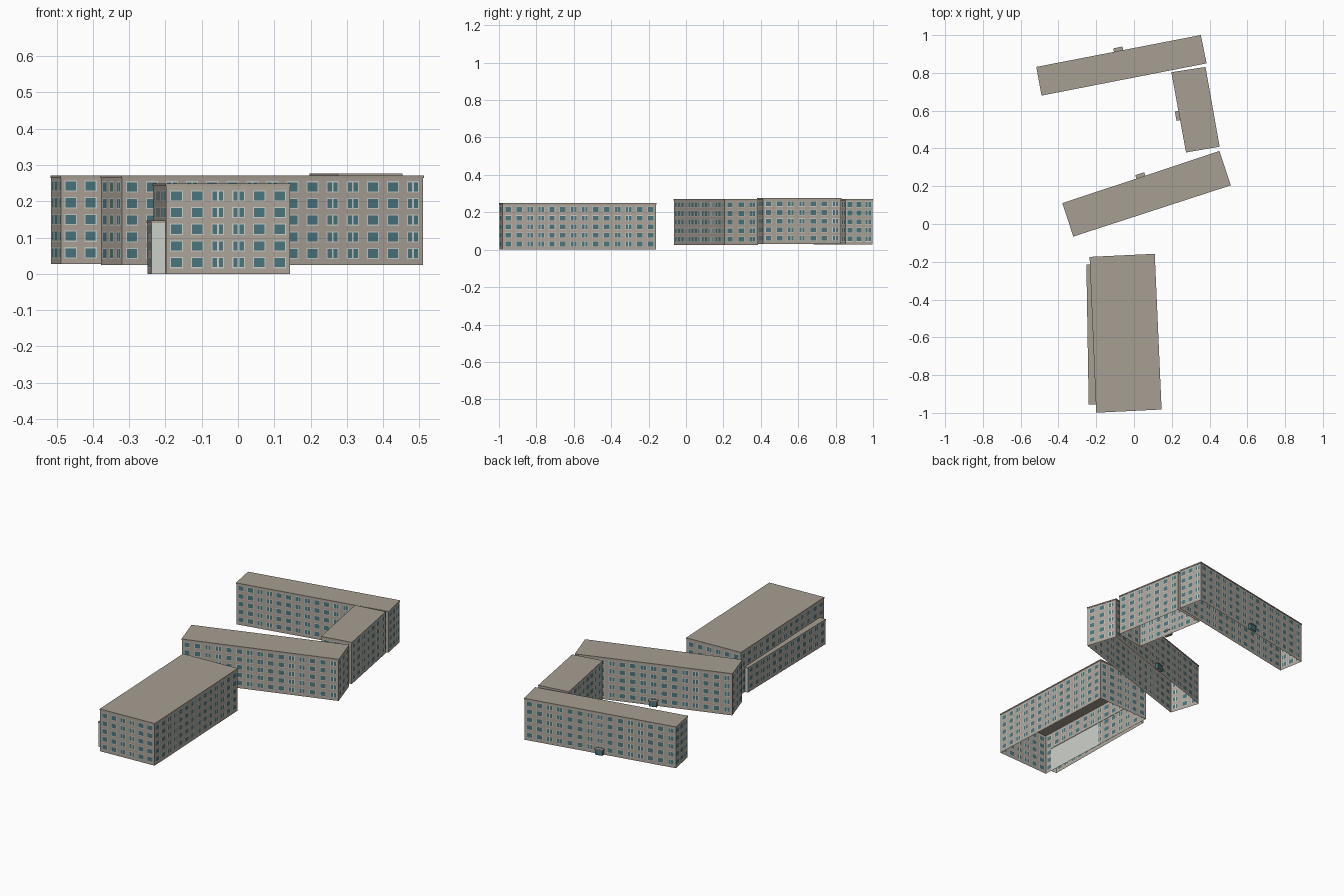
import bpy, bmesh
from mathutils import Vector

if "Cube" in bpy.data.objects:
    bpy.data.objects.remove(bpy.data.objects["Cube"])


def material(name, rgb):
    m = bpy.data.materials.new(name)
    m.diffuse_color = (*rgb, 1.0)
    m.use_nodes = True
    m.node_tree.nodes["Principled BSDF"].inputs["Base Color"].default_value = m.diffuse_color
    return m


WALL = material("beige wall", (0.43, 0.38, 0.325))
GLASS = material("teal glass", (0.07, 0.185, 0.21))
FRAME = material("pale frame", (0.60, 0.62, 0.58))
ROOF = material("taupe roof", (0.385, 0.345, 0.29))
PITCH_X, PITCH_Z = 0.057, 0.046


def finish(bm, name, mats):
    mesh = bpy.data.meshes.new(name)
    bm.to_mesh(mesh)
    bm.free()
    for m in mats:
        mesh.materials.append(m)
    ob = bpy.data.objects.new(name, mesh)
    bpy.context.collection.objects.link(ob)
    return ob


def bands(centres, half_glass, half_frame, split):
    """Cut a length into (start, end, kind) pieces; kind 0 wall, 1 glass, 2 frame."""
    out, pos = [], 0.0
    for i, c in enumerate(centres):
        out.append((pos, c - half_frame, 0))
        out.append((c - half_frame, c - half_glass, 2))
        if split(i):
            out += [(c - half_glass, c - 0.0025, 1), (c - 0.0025, c + 0.0025, 2),
                    (c + 0.0025, c + half_glass, 1)]
        else:
            out.append((c - half_glass, c + half_glass, 1))
        out.append((c + half_glass, c + half_frame, 2))
        pos = c + half_frame
    return out, pos


def facade(bm, a, b, z0, z1, rows):
    """One wall cut into a grid, with windows coloured by grid cell."""
    a, b = Vector(a), Vector(b)
    length = (b - a).length
    d = (b - a) / length
    n = round(length / PITCH_X)
    if n < 2:
        us = [(0, length, 0)]
    else:
        p = length / n
        us, end = bands([(i + 0.5) * p for i in range(n)], 0.0145, 0.0175,
                        lambda i: i % 4 in (2, 3))
        us.append((end, length, 0))
    zs, end = bands([0.031 + i * PITCH_Z for i in range(rows)], 0.0125, 0.0155,
                    lambda i: False)
    zs.append((end, z1 - z0, 0))
    for u0, u1, ku in us:
        p, q = a + d * u0, a + d * u1
        for w0, w1, kz in zs:
            f = bm.faces.new([bm.verts.new((*p, z0 + w0)), bm.verts.new((*q, z0 + w0)),
                              bm.verts.new((*q, z0 + w1)), bm.verts.new((*p, z0 + w1))])
            f.material_index = 0 if 0 in (ku, kz) else 1 if ku == kz == 1 else 2


def slab(name, corners, z0, z1, grow, mats, side_index=0):
    """Closed prism over a four-sided outline, pushed out by grow."""
    pts = [Vector(c) for c in corners]
    ring = []
    for i, c in enumerate(pts):
        into = (c - pts[i - 1]).normalized()
        away = (pts[(i + 1) % len(pts)] - c).normalized()
        ring.append(c + grow * (into - away))
    bm = bmesh.new()
    lo = [bm.verts.new((*c, z0)) for c in ring]
    hi = [bm.verts.new((*c, z1)) for c in ring]
    bm.faces.new(lo[::-1])
    bm.faces.new(hi)
    for i in range(len(ring)):
        j = (i + 1) % len(ring)
        bm.faces.new([lo[i], lo[j], hi[j], hi[i]]).material_index = side_index
    return finish(bm, name, mats)


def block(name, corners, z0, z1, rows, blank=()):
    """Open-bottomed window walls plus a roof slab with a small overhang."""
    bm = bmesh.new()
    for i in range(4):
        a, b = corners[i], corners[(i + 1) % 4]
        if i in blank:
            f = bm.faces.new([bm.verts.new((*p, z)) for p, z in
                              ((a, z0), (b, z0), (b, z1), (a, z1))])
            f.material_index = 2
        else:
            facade(bm, a, b, z0, z1 - 0.007, rows)
    bmesh.ops.remove_doubles(bm, verts=bm.verts, dist=0.00005)
    finish(bm, name + "_walls", [WALL, GLASS, FRAME])
    slab(name + "_roof", corners, z1 - 0.007, z1, 0.002, [ROOF])


def porch(name, a, b, t, z0):
    """Small glazed entrance box with a roof, at fraction t of wall a-b."""
    a, b = Vector(a), Vector(b)
    d = (b - a).normalized()
    out = Vector((d.y, -d.x))
    c = a.lerp(b, t)
    box = [c - d * 0.022, c - d * 0.022 + out * 0.018,
           c + d * 0.022 + out * 0.018, c + d * 0.022]
    slab(name + "_glazing", box, z0, z0 + 0.03, 0.0, [WALL, GLASS], 1)
    slab(name + "_canopy", box, z0 + 0.03, z0 + 0.035, 0.003, [ROOF])


# Building outlines, counter-clockwise from the front left corner
north = [(-0.488, 0.682), (0.382, 0.852), (0.352, 0.998), (-0.515, 0.830)]
east = [(0.277, 0.381), (0.451, 0.411), (0.377, 0.829), (0.200, 0.802)]
middle = [(-0.320, -0.064), (0.510, 0.206), (0.451, 0.384), (-0.377, 0.109)]
south = [(-0.198, -0.997), (0.144, -0.980), (0.108, -0.160), (-0.233, -0.176)]
wing = [(-0.238, -0.954), (-0.199, -0.954), (-0.232, -0.217), (-0.250, -0.217)]

block("north_building", north, 0.027, 0.271, 5)
block("east_building", east, 0.030, 0.276, 5)
block("middle_building", middle, 0.025, 0.271, 5)
block("south_building", south, 0.0, 0.249, 5)
block("side_wing", wing, 0.0, 0.147, 3, blank=(0, 1, 2))

# Entrances on the courtyard and rear walls
porch("north_porch", north[2], north[3], 0.50, 0.027)
porch("east_porch", east[3], east[0], 0.54, 0.030)
porch("middle_porch", middle[2], middle[3], 0.50, 0.025)
